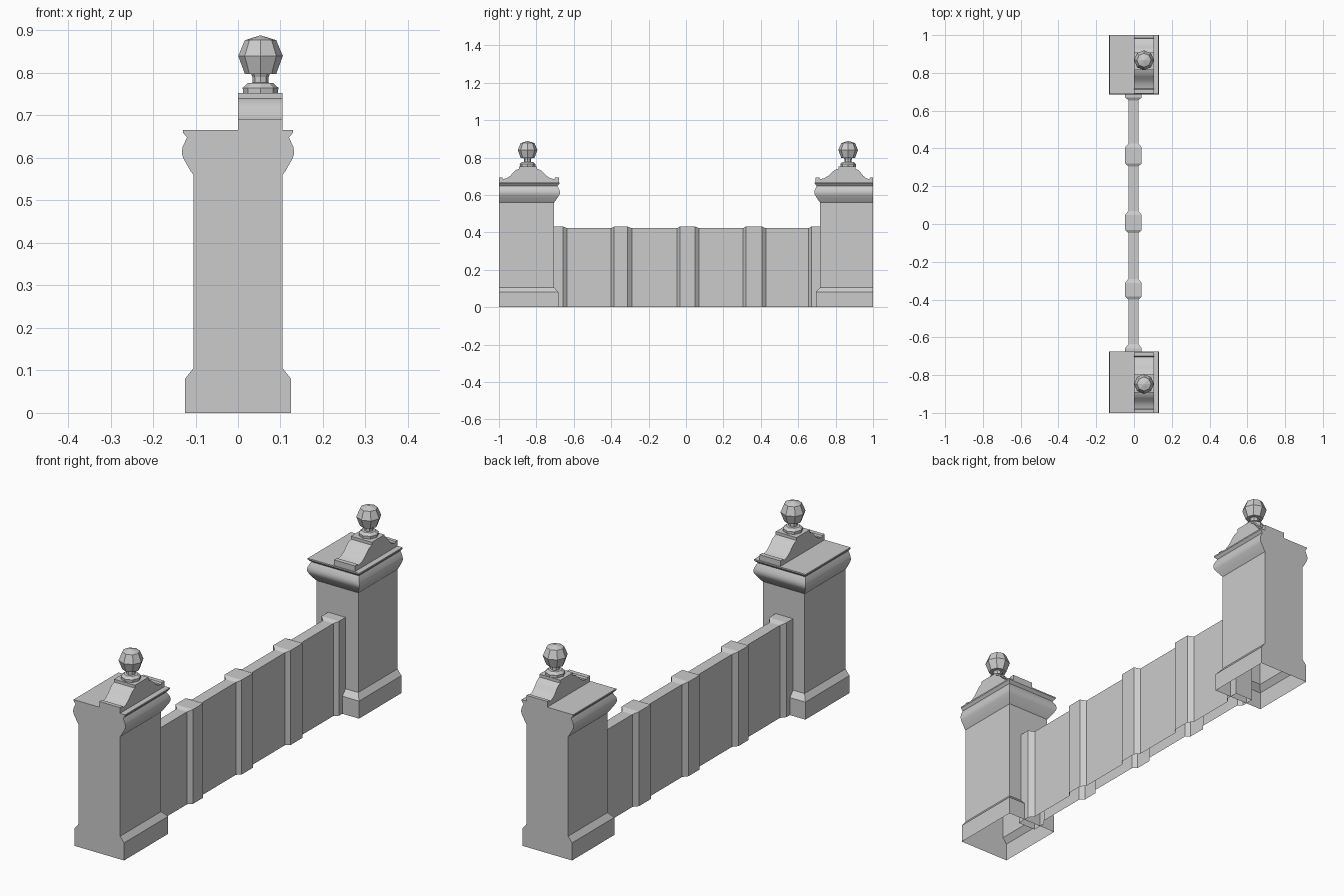
import bpy, bmesh, math

cube = bpy.data.objects.get("Cube")
if cube:
    bpy.data.objects.remove(cube)

stone = bpy.data.materials.new("grey stone")
stone.use_nodes = True
colour = (0.6, 0.6, 0.6, 1)
stone.diffuse_color = colour
stone.node_tree.nodes["Principled BSDF"].inputs["Base Color"].default_value = colour


def loft(name, rings, closed=True, cap_start=True, cap_end=True, smooth=None):
    """Bridge matching rings of points into one object."""
    bm = bmesh.new()
    loops = [[bm.verts.new(p) for p in ring] for ring in rings]
    count = len(loops[0])
    for a, b in zip(loops, loops[1:]):
        for i in range(count if closed else count - 1):
            j = (i + 1) % count
            bm.faces.new((a[i], a[j], b[j], b[i]))
    if cap_start:
        bm.faces.new(loops[0][::-1])
    if cap_end:
        bm.faces.new(loops[-1])
    bmesh.ops.recalc_face_normals(bm, faces=bm.faces)
    mesh = bpy.data.meshes.new(name)
    bm.to_mesh(mesh)
    bm.free()
    mesh.materials.append(stone)
    obj = bpy.data.objects.new(name, mesh)
    bpy.context.collection.objects.link(obj)
    if smooth:
        bpy.ops.object.select_all(action='DESELECT')
        obj.select_set(True)
        bpy.context.view_layer.objects.active = obj
        bpy.ops.object.shade_smooth_by_angle(angle=math.radians(smooth))
    return obj


SHAFT = 0.105
# Half width and height up the post: plinth, shaft, moulding, cornice
POST = [(0.125, 0), (0.125, 0.08), (SHAFT, 0.105), (SHAFT, 0.56), (0.111, 0.568),
        (0.119, 0.582), (0.127, 0.596), (0.131, 0.605), (0.132, 0.615),
        (0.13, 0.627), (0.12, 0.648), (0.13, 0.66), (0.13, 0.666)]
# Share of the half length and height along the gabled cap
GABLE = [(1, 0.692), (0.88, 0.692), (0.86, 0.684), (0.72, 0.69), (0.6, 0.703),
         (0.5, 0.72), (0.42, 0.732), (0.3, 0.74), (0.3, 0.753)]
# Radius and height of the ball ornament
FINIAL = [(0.041, 0.75), (0.042, 0.765), (0.03, 0.776), (0.019, 0.777), (0.019, 0.79),
          (0.022, 0.797), (0.037, 0.798), (0.0525, 0.84), (0.037, 0.877), (0.002, 0.888)]


def post(label, side, inner, middle):
    # Post body, flat on the outer end and moulded on the other three sides
    rings = []
    for half, z in POST:
        y = inner - side * (half - SHAFT) * 1.15
        rings.append([(-half, side, z), (half, side, z), (half, y, z), (-half, y, z)])
    loft(label + "_post", rings, cap_start=False, smooth=28)

    # Gabled cap on the left half of the post top
    edge = inner - side * 0.025
    outer = [(middle + (side - middle) * t, z) for t, z in GABLE]
    inward = [(middle + (edge - middle) * t, z) for t, z in reversed(GABLE)]
    outline = [(side, 0.662)] + outer + inward + [(edge, 0.662)]
    loft(label + "_cap", [[(x, y, z) for y, z in outline] for x in (0, SHAFT)], smooth=28)

    # Faceted ball on a small foot
    angles = [i * math.tau / 8 for i in range(8)]
    loft(label + "_finial", [[(0.053 + r * math.cos(a), middle + r * math.sin(a), z)
                              for a in angles] for r, z in FINIAL])


post("front", -1, -0.705, -0.847)
post("back", 1, 0.717, 0.867)

# Wall with chamfered pilasters, open underneath
THIN, THICK = (0.026, 0.422), (0.044, 0.431)
stations = [(-0.72, THICK), (-0.658, THICK), (-0.635, THIN)]
for start, end in ((-0.4, -0.29), (-0.048, 0.07), (0.305, 0.427)):
    stations += [(start, THIN), (start + 0.016, THICK), (end - 0.022, THICK), (end, THIN)]
stations += [(0.655, THIN), (0.67, THICK), (0.73, THICK)]
loft("wall", [[(-0.003 - w, y, 0), (-0.003 - w, y, h), (-0.003 + w, y, h), (-0.003 + w, y, 0)]
              for y, (w, h) in stations], closed=False)
